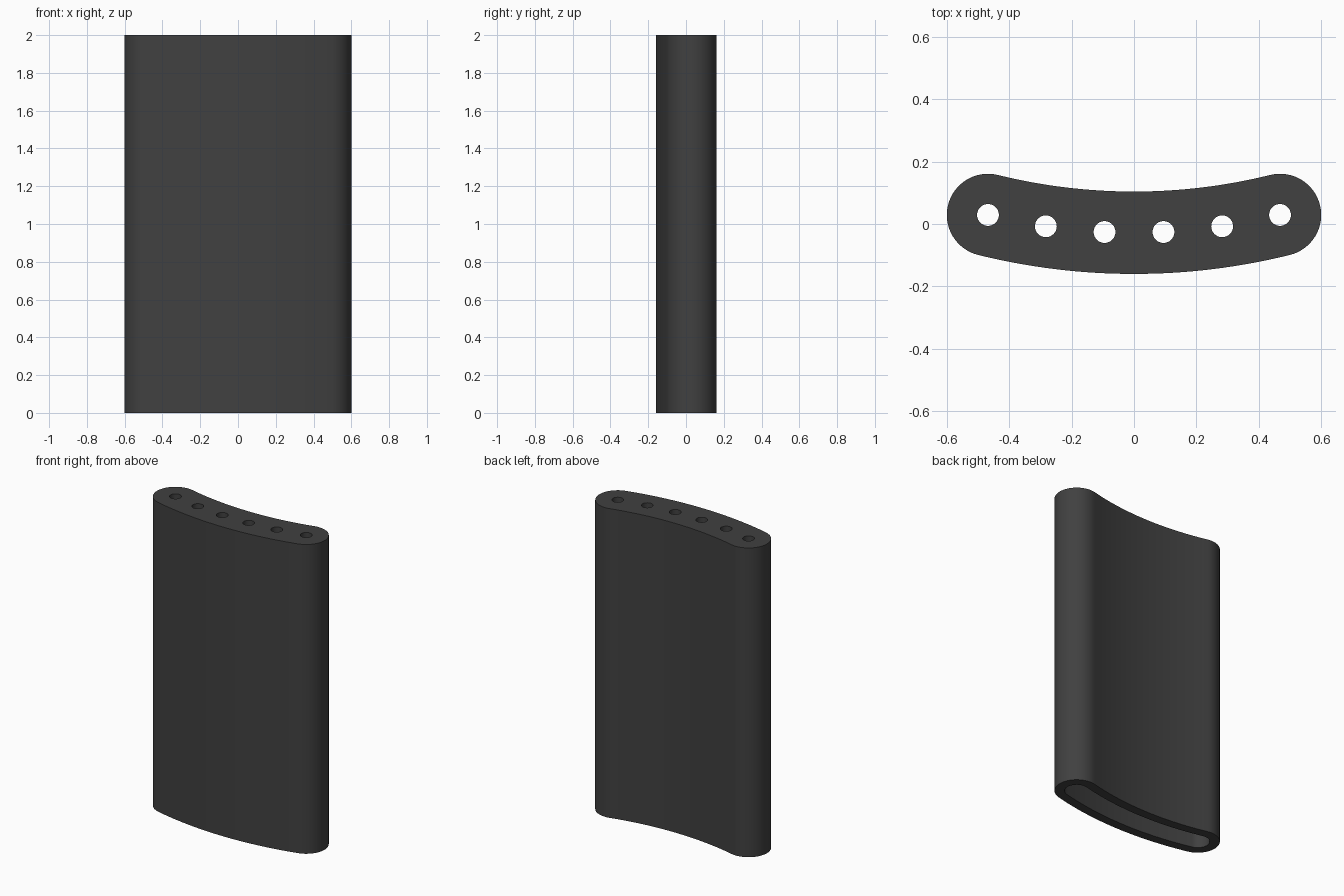
import bpy, bmesh, math

if "Cube" in bpy.data.objects:
    bpy.data.objects.remove(bpy.data.objects["Cube"])

R = 1.95                      # radius of the curved centre line
HALF = math.asin(0.468 / R)   # half of the arc angle
MID_Y = -0.028                # centre line depth at x = 0
THICK, WALL, HOLE_R, HEIGHT = 0.132, 0.06, 0.035, 2.0


def arc_point(angle, offset=0.0):
    """Point on the centre line, pushed outward (to the front) by offset."""
    r = R + offset
    return r * math.sin(angle), MID_Y + R - r * math.cos(angle)


def slot_outline(h, n=32):
    """Curved slot of half-thickness h with round ends."""
    pts = [arc_point(-HALF + 2 * HALF * i / n, h) for i in range(n + 1)]
    cx, cy = arc_point(HALF)
    cap = [(cx + h * math.cos(a), cy + h * math.sin(a))
           for a in (HALF - math.pi / 2 + math.pi * i / n for i in range(1, n))]
    back = [arc_point(HALF - 2 * HALF * i / n, -h) for i in range(n + 1)]
    return pts + cap + back + [(-x, y) for x, y in reversed(cap)]


def prism(name, outline, z0, z1):
    bm = bmesh.new()
    face = bm.faces.new([bm.verts.new((x, y, z0)) for x, y in outline])
    ext = bmesh.ops.extrude_face_region(bm, geom=[face])
    top = [v for v in ext["geom"] if isinstance(v, bmesh.types.BMVert)]
    bmesh.ops.translate(bm, verts=top, vec=(0, 0, z1 - z0))
    bmesh.ops.recalc_face_normals(bm, faces=bm.faces)
    me = bpy.data.meshes.new(name)
    bm.to_mesh(me)
    bm.free()
    ob = bpy.data.objects.new(name, me)
    bpy.context.collection.objects.link(ob)
    return ob


# curved sleeve body
body = prism("curved_sleeve", slot_outline(THICK), 0, HEIGHT)
mat = bpy.data.materials.new("dark_grey")
mat.diffuse_color = (0.052, 0.052, 0.052, 1)
mat.use_nodes = True
mat.node_tree.nodes["Principled BSDF"].inputs["Base Color"].default_value = mat.diffuse_color
body.data.materials.append(mat)

# cavity open at the bottom, and six round holes through the top
cutters = [prism("cavity_cutter", slot_outline(THICK - WALL), -0.1, HEIGHT - WALL)]
for i in range(6):
    cx, cy = arc_point(HALF * (i / 2.5 - 1))
    ring = [(cx + HOLE_R * math.cos(a), cy + HOLE_R * math.sin(a))
            for a in (math.tau * k / 32 for k in range(32))]
    cutters.append(prism("hole_cutter", ring, HEIGHT - 0.15, HEIGHT + 0.1))

bpy.context.view_layer.objects.active = body
for c in cutters:
    c.hide_render = True
    mod = body.modifiers.new("cut", "BOOLEAN")
    mod.operation, mod.solver, mod.object = "DIFFERENCE", "EXACT", c
    bpy.ops.object.modifier_apply(modifier=mod.name)
    bpy.data.objects.remove(c)

bpy.ops.object.select_all(action="DESELECT")
body.select_set(True)
bpy.ops.object.shade_smooth_by_angle(angle=math.radians(30))
